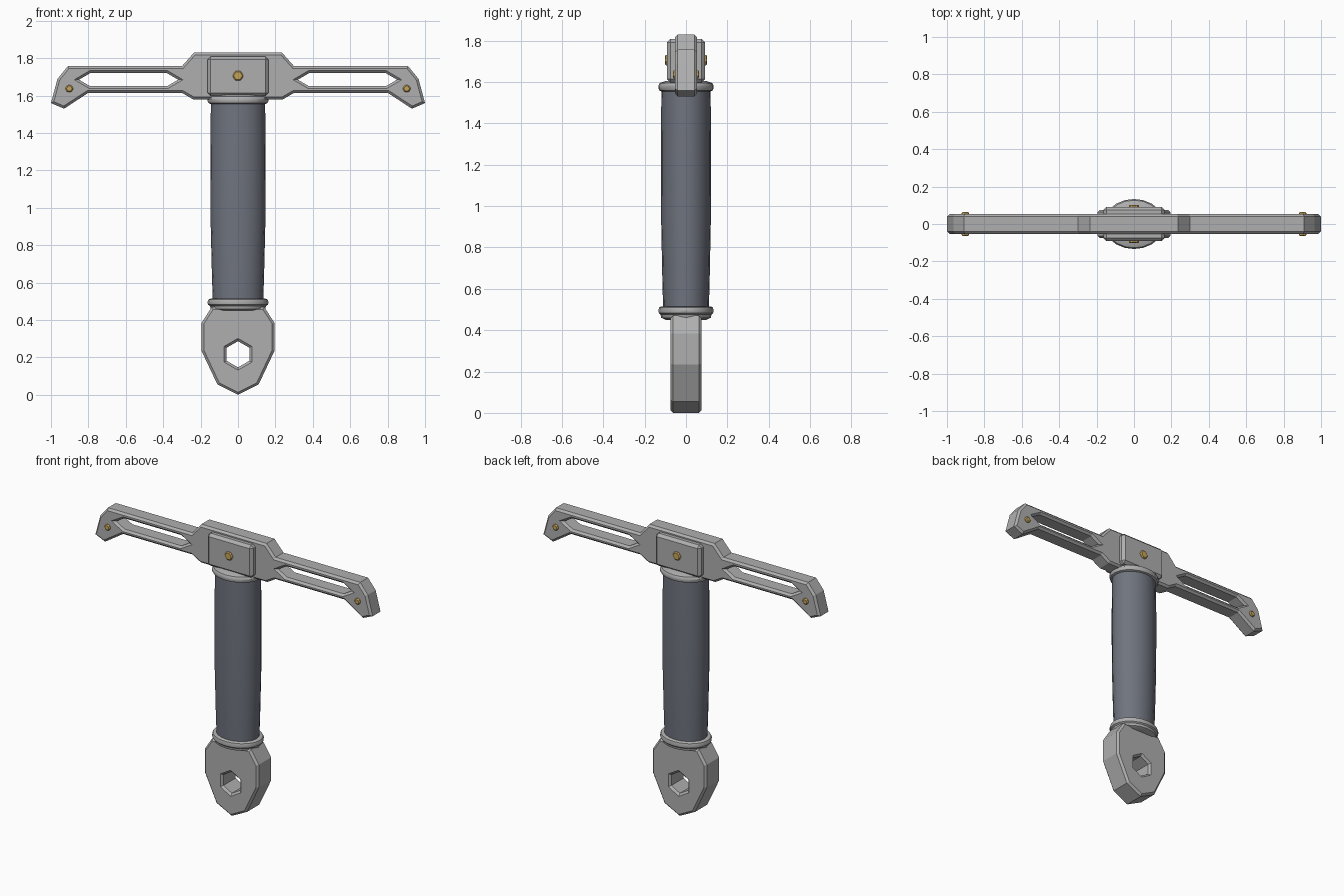
import bpy, bmesh, math

if "Cube" in bpy.data.objects:
    bpy.data.objects.remove(bpy.data.objects["Cube"])


def material(name, rgb):
    m = bpy.data.materials.new(name)
    m.use_nodes = True
    m.diffuse_color = (*rgb, 1)
    m.node_tree.nodes["Principled BSDF"].inputs["Base Color"].default_value = (*rgb, 1)
    return m


STEEL = material("steel grey", (0.43, 0.43, 0.43))
GRIP = material("slate grip", (0.16, 0.175, 0.21))
BRASS = material("brass", (0.56, 0.37, 0.10))


def add(name, bm, mat, smooth=False):
    bmesh.ops.recalc_face_normals(bm, faces=bm.faces[:])
    mesh = bpy.data.meshes.new(name)
    bm.to_mesh(mesh)
    bm.free()
    mesh.materials.append(mat)
    obj = bpy.data.objects.new(name, mesh)
    bpy.context.collection.objects.link(obj)
    if smooth:
        bpy.ops.object.select_all(action="DESELECT")
        obj.select_set(True)
        bpy.context.view_layer.objects.active = obj
        bpy.ops.object.shade_smooth_by_angle(angle=math.radians(30))
    return obj


def chamfer(obj, width):
    mod = obj.modifiers.new("chamfer", "BEVEL")
    mod.width, mod.segments = width, 1
    mod.limit_method, mod.angle_limit = "ANGLE", math.radians(40)


def plate(name, loops, half_depth, bevel):
    """Chamfered upright plate from an outline and its holes."""
    curve = bpy.data.curves.new(name, "CURVE")
    curve.dimensions, curve.fill_mode = "2D", "BOTH"
    curve.extrude = half_depth - bevel
    curve.bevel_depth, curve.bevel_resolution, curve.offset = bevel, 0, -bevel
    for loop in loops:
        s = curve.splines.new("POLY")
        s.points.add(len(loop) - 1)
        for p, (x, z) in zip(s.points, loop):
            p.co = (x, z, 0, 1)
        s.use_cyclic_u = True
    tmp = bpy.data.objects.new(name + "_outline", curve)
    bpy.context.collection.objects.link(tmp)
    bpy.context.view_layer.update()
    mesh = tmp.evaluated_get(bpy.context.evaluated_depsgraph_get()).to_mesh()
    bm = bmesh.new()
    bm.from_mesh(mesh)
    bpy.data.objects.remove(tmp)
    bpy.data.curves.remove(curve)
    for v in bm.verts:
        x, z, y = v.co
        v.co = (x, -y, z)
    bmesh.ops.remove_doubles(bm, verts=bm.verts[:], dist=0.0005)
    for f in bm.faces:
        f.smooth = False
    return add(name, bm, STEEL)


def lathe(name, profile, mat, flat=0.82, sides=20):
    """Oval turned part from (radius, height) pairs, capped at both ends."""
    bm = bmesh.new()
    rings = []
    for r, z in profile:
        angles = [2 * math.pi * i / sides for i in range(sides)]
        rings.append([bm.verts.new((r * math.cos(a), flat * r * math.sin(a), z)) for a in angles])
    for a, b in zip(rings, rings[1:]):
        for i in range(sides):
            j = (i + 1) % sides
            bm.faces.new((a[i], a[j], b[j], b[i]))
    bm.faces.new(rings[0])
    bm.faces.new(rings[-1])
    return add(name, bm, mat, True)


def bolt(name, x, z, radius, half_length):
    bm = bmesh.new()
    bmesh.ops.create_cone(bm, cap_ends=True, segments=6, radius1=radius,
                          radius2=radius, depth=half_length * 2)
    for v in bm.verts:
        v.co = (x + v.co.y, v.co.z, z + v.co.x)
    chamfer(add(name, bm, BRASS), 0.006)


def mirrored(half):
    """Complete a right-hand outline across x = 0."""
    return half + [(-x, z) for x, z in reversed(half) if x > 0]


# Crossguard with a long slot in each arm
guard = mirrored([(0.235, 1.83), (0.30, 1.757), (0.91, 1.757), (0.965, 1.69), (1.0, 1.56),
                  (0.93, 1.53), (0.80, 1.615), (0.30, 1.615), (0.24, 1.58)])
slot = [(0.32, 1.685), (0.38, 1.72), (0.79, 1.72), (0.85, 1.685), (0.79, 1.65), (0.38, 1.65)]
plate("crossguard", [guard, slot, [(-x, z) for x, z in reversed(slot)]], 0.053, 0.013)

# Pommel with a hexagonal hole
pommel = mirrored([(0.14, 0.47), (0.195, 0.385), (0.195, 0.235), (0.11, 0.055), (0, 0.0)])
hexagon = [(0.07 * math.sin(i * math.pi / 3), 0.217 + 0.07 * math.cos(i * math.pi / 3))
           for i in range(6)]
plate("pommel", [pommel, hexagon], 0.076, 0.013)

# Oval grip and its collars
lathe("grip", [(0.134, 0.49), (0.139, 0.62), (0.147, 0.95), (0.148, 1.3), (0.145, 1.57)], GRIP)
lathe("top_collar", [(0.145, 1.555), (0.158, 1.56), (0.163, 1.57), (0.163, 1.583),
                     (0.155, 1.595), (0.12, 1.605)], STEEL)
lathe("bottom_collar", [(0.12, 0.45), (0.146, 0.46), (0.15, 0.475), (0.16, 0.482),
                        (0.163, 0.495), (0.158, 0.51), (0.145, 0.515)], STEEL)

# Centre block clasping the guard
bm = bmesh.new()
bmesh.ops.create_cube(bm, size=1)
for v in bm.verts:
    v.co = (v.co.x * 0.326, v.co.y * 0.184, 1.703 + v.co.z * 0.212)
chamfer(add("centre_block", bm, STEEL), 0.017)

# Brass bolts through the block and the arm ends
bolt("centre_bolt", 0, 1.706, 0.03, 0.102)
bolt("left_bolt", 0.902, 1.637, 0.022, 0.064)
bolt("right_bolt", -0.902, 1.637, 0.022, 0.064)
